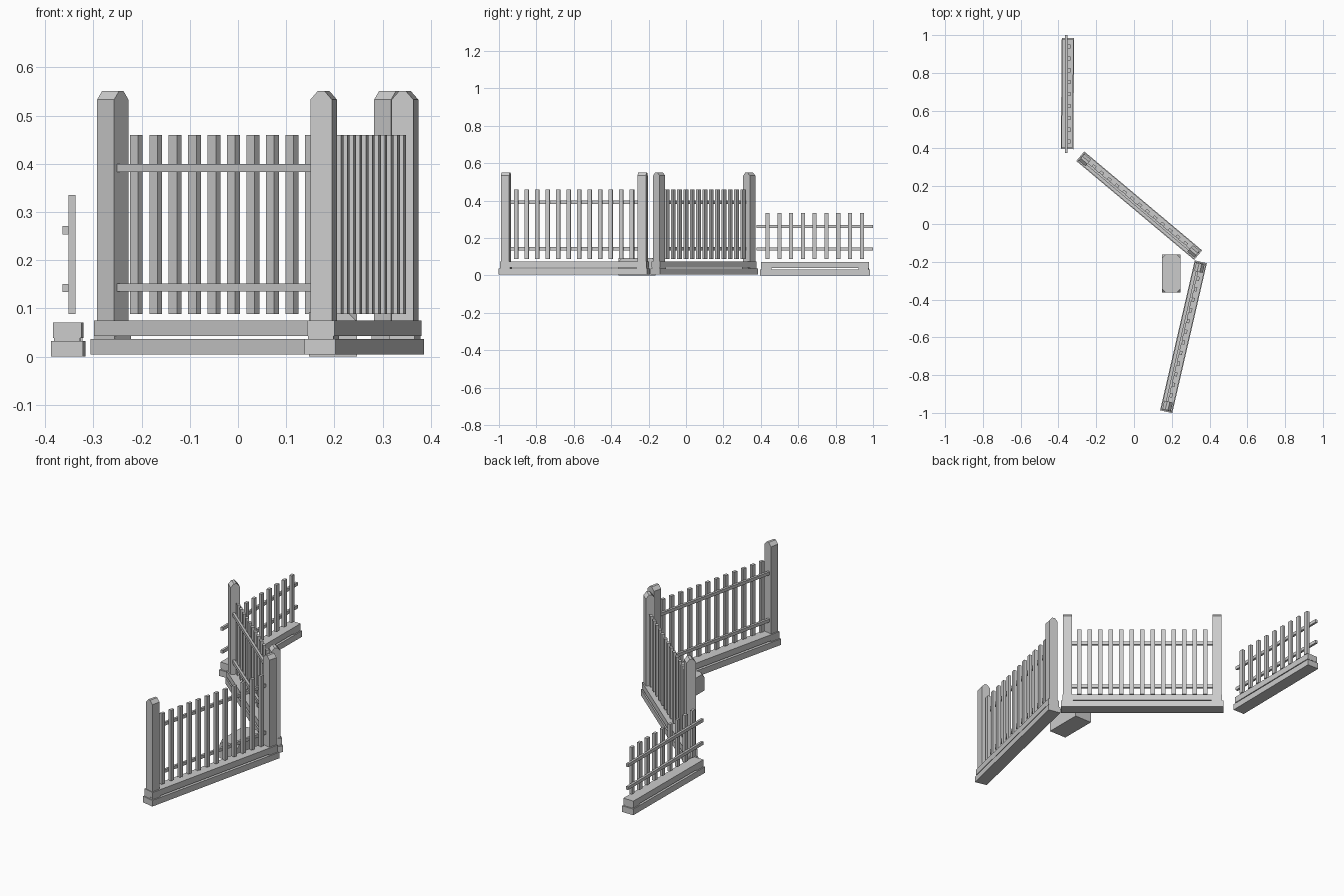
import bpy, bmesh
from math import radians
from mathutils import Matrix, Vector

if "Cube" in bpy.data.objects:
    bpy.data.objects.remove(bpy.data.objects["Cube"])


def finish(bm, name, matrix):
    bmesh.ops.recalc_face_normals(bm, faces=bm.faces)
    mesh = bpy.data.meshes.new(name)
    bm.to_mesh(mesh)
    bm.free()
    ob = bpy.data.objects.new(name, mesh)
    ob.matrix_world = matrix
    bpy.context.collection.objects.link(ob)
    return ob


def add_box(bm, x0, x1, y0, y1, z0, z1):
    size = Matrix.Diagonal((x1 - x0, y1 - y0, z1 - z0, 1))
    mid = Matrix.Translation(((x0 + x1) / 2, (y0 + y1) / 2, (z0 + z1) / 2))
    return bmesh.ops.create_cube(bm, size=1, matrix=mid @ size)["verts"]


def place(x, y, yaw):
    return Matrix.Translation((x, y, 0)) @ Matrix.Rotation(radians(yaw), 4, 'Z')


def base(name, m, length, z, spacer):
    # two stacked slabs held apart by a spacer at each end
    h = length / 2
    bm = bmesh.new()
    add_box(bm, -h, h, -0.033, 0.033, z, z + 0.032)
    add_box(bm, -h + 0.006, h - 0.006, -0.0295, 0.0295, z + 0.039, z + 0.071)
    for s in (-1, 1):
        c = s * spacer
        add_box(bm, c - 0.027, c + 0.027, -0.027, 0.027, z + 0.031, z + 0.04)
    finish(bm, name + "_base", m)


def panel(name, m, count, step, top, rail_len, rail_heights):
    # upright pickets
    bm = bmesh.new()
    for i in range(count):
        c = (i - (count - 1) / 2) * step
        add_box(bm, c - 0.011, c + 0.011, -0.002, 0.013, 0.088, top)
    finish(bm, name + "_pickets", m)
    # rails on one side of the pickets
    bm = bmesh.new()
    for z in rail_heights:
        add_box(bm, -rail_len / 2, rail_len / 2, -0.014, -0.002, z - 0.0085, z + 0.0085)
    finish(bm, name + "_rails", m)


def post(name, m, x):
    # ridge-topped profile pushed along the fence direction
    profile = [(-0.023, 0.04), (0.023, 0.04), (0.023, 0.533),
               (0.007, 0.551), (-0.007, 0.551), (-0.023, 0.533)]
    bm = bmesh.new()
    face = bm.faces.new([bm.verts.new((x - 0.023, y, z)) for y, z in profile])
    ext = bmesh.ops.extrude_face_region(bm, geom=[face], use_keep_orig=True)["geom"]
    bmesh.ops.translate(bm, vec=(0.046, 0, 0),
                        verts=[v for v in ext if isinstance(v, bmesh.types.BMVert)])
    finish(bm, name, m)


# low fence without posts
base("low_fence", place(-0.352, 0.69, -90.5), 0.588, 0.0, 0.26)
panel("low_fence", place(-0.35, 0.688, -90), 9, 0.063, 0.335, 0.624, (0.142, 0.262))

# two tall fences with end posts
for name, x, y, yaw, count, step in (("middle_fence", 0.0275, 0.097, -40, 13, 0.0527),
                                     ("front_fence", 0.262, -0.597, -103, 12, 0.0577)):
    m = place(x, y, yaw)
    base(name, m, 0.815, 0.004, 0.375)
    panel(name, m, count, step, 0.46, 0.71, (0.143, 0.391))
    post(name + "_post_a", m, -0.375)
    post(name + "_post_b", m, 0.375)

# loose stone block with clipped top corners
bm = bmesh.new()
verts = add_box(bm, -0.05, 0.05, -0.1, 0.1, 0, 0.092)
bmesh.ops.bevel(bm, geom=[v for v in verts if v.co.z > 0.05], offset=0.02,
                segments=1, affect='VERTICES')
finish(bm, "stone_block", place(0.197, -0.262, 0))
